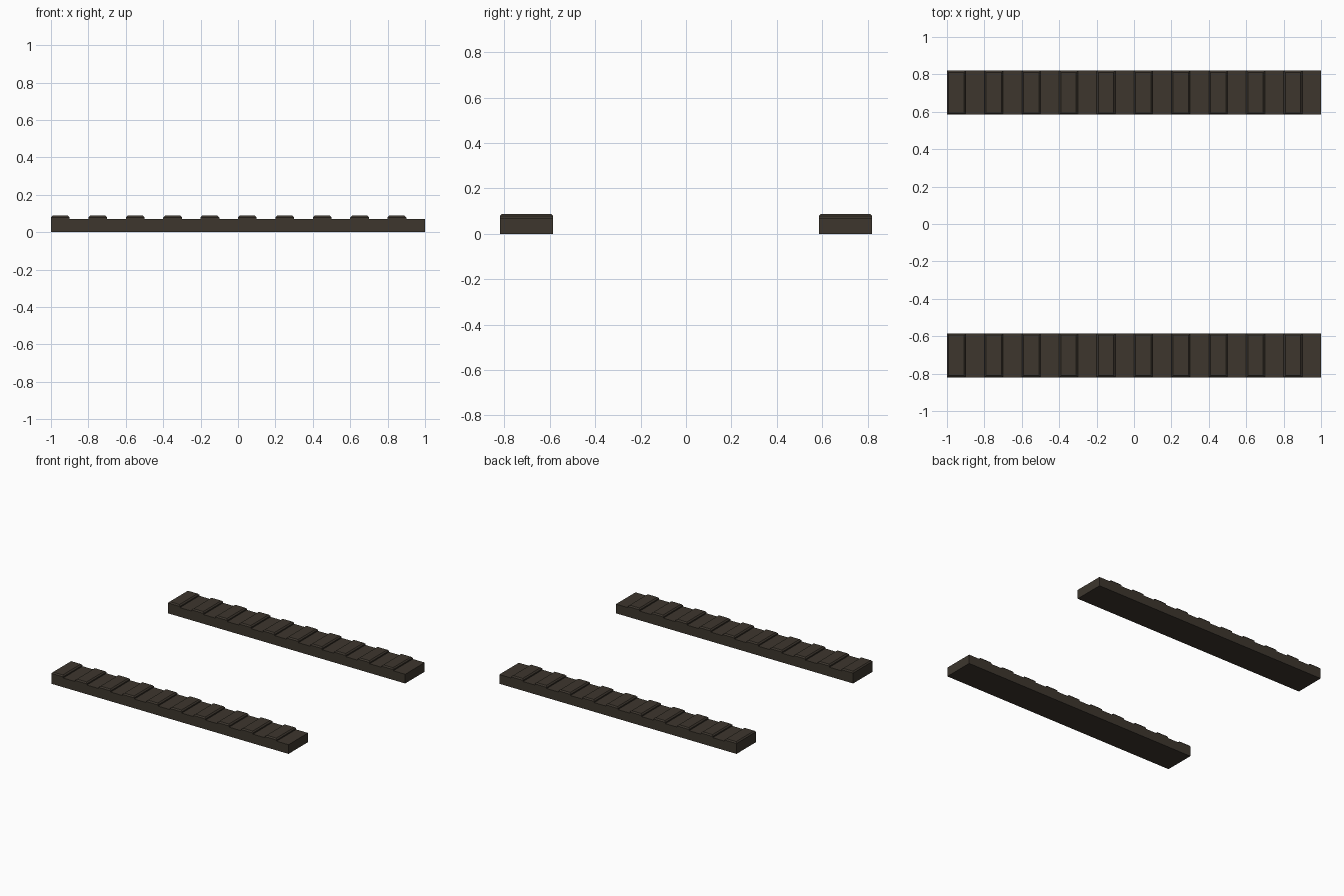
import bpy, bmesh
from mathutils import Matrix

if "Cube" in bpy.data.objects:
    bpy.data.objects.remove(bpy.data.objects["Cube"])

rubber = bpy.data.materials.new("dark brown rubber")
rubber.diffuse_color = (0.047, 0.037, 0.027, 1)
rubber.use_nodes = True
rubber.node_tree.nodes["Principled BSDF"].inputs["Base Color"].default_value = rubber.diffuse_color


def box(name, x0, x1, y0, y1, z0, z1, bevel=0.0):
    bm = bmesh.new()
    bmesh.ops.create_cube(bm, size=1)
    bmesh.ops.transform(bm, verts=bm.verts, matrix=Matrix.Translation(
        ((x0 + x1) / 2, (y0 + y1) / 2, (z0 + z1) / 2))
        @ Matrix.Diagonal((x1 - x0, y1 - y0, z1 - z0, 1)))
    if bevel:  # chamfer only the edges around the top
        top = [e for e in bm.edges if all(v.co.z > z1 - 1e-4 for v in e.verts)]
        bmesh.ops.bevel(bm, geom=top, offset=bevel, segments=1,
                        affect='EDGES', profile=0.5)
    me = bpy.data.meshes.new(name)
    bm.to_mesh(me)
    bm.free()
    me.materials.append(rubber)
    ob = bpy.data.objects.new(name, me)
    bpy.context.collection.objects.link(ob)
    return ob


INNER, OUTER = 0.585, 0.82
for side, y0, y1 in (("left", -OUTER, -INNER), ("right", INNER, OUTER)):
    # long flat track belt
    box(side + "_track_belt", -1, 1, y0, y1, 0, 0.07)
    # chamfered cleats across the belt, every 0.2
    for i in range(10):
        x = -1 + 0.2 * i
        box(f"{side}_cleat_{i + 1}", x, x + 0.1, y0, y1, 0.07, 0.088, 0.009)
